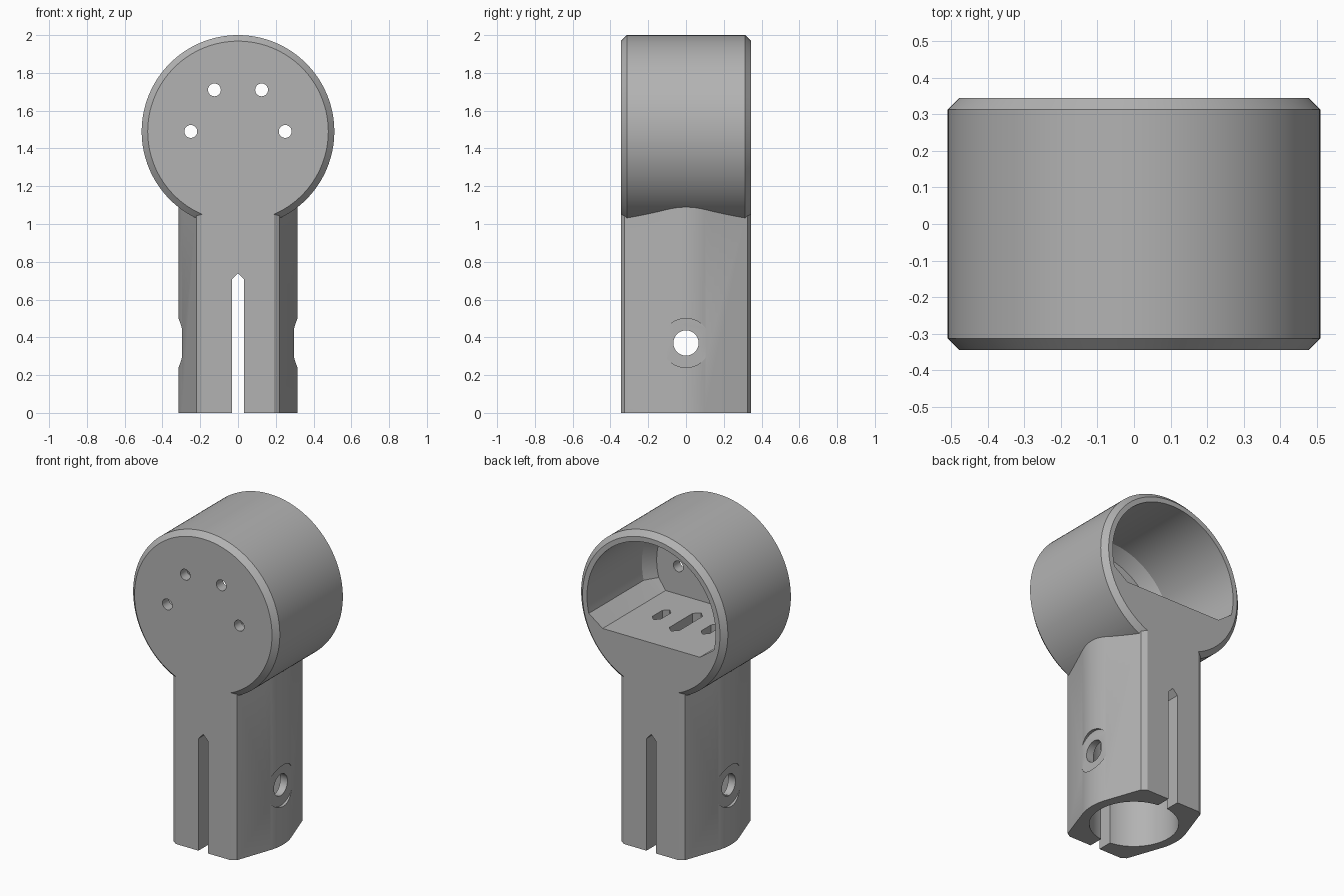
import bpy, bmesh, math

old = bpy.data.objects.get("Cube")
if old:
    bpy.data.objects.remove(old, do_unlink=True)

HEAD_Z, HEAD_R, HALF_Y, BEVEL = 1.49, 0.51, 0.345, 0.032

grey = bpy.data.materials.new("plain grey")
grey.use_nodes = True
grey.diffuse_color = (0.45, 0.45, 0.45, 1)
grey.node_tree.nodes["Principled BSDF"].inputs["Base Color"].default_value = (0.45, 0.45, 0.45, 1)


def loft(name, rings):
    """Closed solid through matching rings of points."""
    bm = bmesh.new()
    loops = [[bm.verts.new(p) for p in ring] for ring in rings]
    n = len(loops[0])
    for a, b in zip(loops, loops[1:]):
        for i in range(n):
            j = (i + 1) % n
            bm.faces.new((a[i], a[j], b[j], b[i]))
    bm.faces.new(loops[0][::-1])
    bm.faces.new(loops[-1])
    bmesh.ops.recalc_face_normals(bm, faces=bm.faces)
    mesh = bpy.data.meshes.new(name)
    bm.to_mesh(mesh)
    bm.free()
    mesh.materials.append(grey)
    obj = bpy.data.objects.new(name, mesh)
    bpy.context.collection.objects.link(obj)
    return obj


def circle(r, n):
    return [(r * math.cos(math.tau * i / n), r * math.sin(math.tau * i / n)) for i in range(n)]


def along_y(pts, y, z=0):
    return [(u, y, z + v) for u, v in pts]


def along_z(pts, z, x=0):
    return [(x + u, v, z) for u, v in pts]


def along_x(pts, x, z):
    return [(x, u, z + v) for u, v in pts]


def combine(target, tool, operation):
    bpy.context.view_layer.objects.active = target
    mod = target.modifiers.new("combine", 'BOOLEAN')
    mod.operation, mod.solver, mod.object = operation, 'EXACT', tool
    bpy.ops.object.modifier_apply(modifier=mod.name)
    bpy.data.objects.remove(tool, do_unlink=True)


def cut(name, rings):
    combine(body, loft(name, rings), 'DIFFERENCE')


# Round head with bevelled rims
body = loft("clamp_body", [
    along_y(circle(HEAD_R - inset, 128), y, HEAD_Z)
    for inset, y in ((BEVEL, -HALF_Y), (0, BEVEL - HALF_Y), (0, HALF_Y - BEVEL), (BEVEL, HALF_Y))])

# Stem: flat front and back, sides rounded between tangent slopes
side = [(0.315 * math.cos(math.radians(a)), 0.315 * math.sin(math.radians(a)))
        for a in [-18.8 + 37.6 * i / 12 for i in range(13)]]
half = [(0.19, -HALF_Y), (0.22, -0.325)] + side + [(0.22, 0.325), (0.19, HALF_Y)]
outline = half + [(-x, -y) for x, y in half]
combine(body, loft("stem", [along_z(outline, 0), along_z(outline, 1.25)]), 'UNION')


# Pocket open at the back, with flat floor, cut corners and tapered end
def pocket(r):
    low = -0.106
    start = math.asin(low / r)
    sweep = math.pi - 2 * start
    arc = [(r * math.cos(start + sweep * i / 72), r * math.sin(start + sweep * i / 72))
           for i in range(73)]
    return arc + [(-0.338, -0.175), (0.338, -0.175)]


cut("pocket", [along_y(pocket(r), y, HEAD_Z) for r, y in ((0.447, 0.4), (0.447, -0.2), (0.4, -0.28))])

# Tube socket and pointed clamping slot
cut("socket", [along_z(circle(0.255, 96), z) for z in (-0.1, 0.8)])
slot = [(-0.033, -0.1), (0.033, -0.1), (0.033, 0.705), (0, 0.74), (-0.033, 0.705)]
cut("slot", [along_y(slot, y) for y in (-0.5, 0.5)])

# Cross bolt hole and shallow seats on both sides
cut("bolt_hole", [along_x(circle(0.067, 48), x, 0.37) for x in (-0.5, 0.5)])
for s in (-1, 1):
    cut("bolt_seat", [along_x(circle(0.13, 64), s * x, 0.37) for x in (0.297, 0.5)])

# Four screw holes in the face
for x, z in ((0.25, 1.49), (0.125, 1.71)):
    for s in (-1, 1):
        cut("screw_hole", [along_y([(s * x + u, v) for u, v in circle(0.034, 32)], y, z)
                           for y in (-0.5, -0.1)])

# Pointed cable openings from pocket floor to socket
for x, w, h in ((0, 0.035, 0.15), (-0.17, 0.03, 0.08), (0.17, 0.03, 0.08)):
    shape = [(0, -h), (w, w - h), (w, h - w), (0, h), (-w, h - w), (-w, w - h)]
    cut("cable_opening", [along_z(shape, z, x) for z in (0.75, 1.36)])

# Smooth curved walls, keep creases sharp
bpy.ops.object.select_all(action='DESELECT')
body.select_set(True)
bpy.context.view_layer.objects.active = body
bpy.ops.object.shade_smooth_by_angle(angle=math.radians(25))
